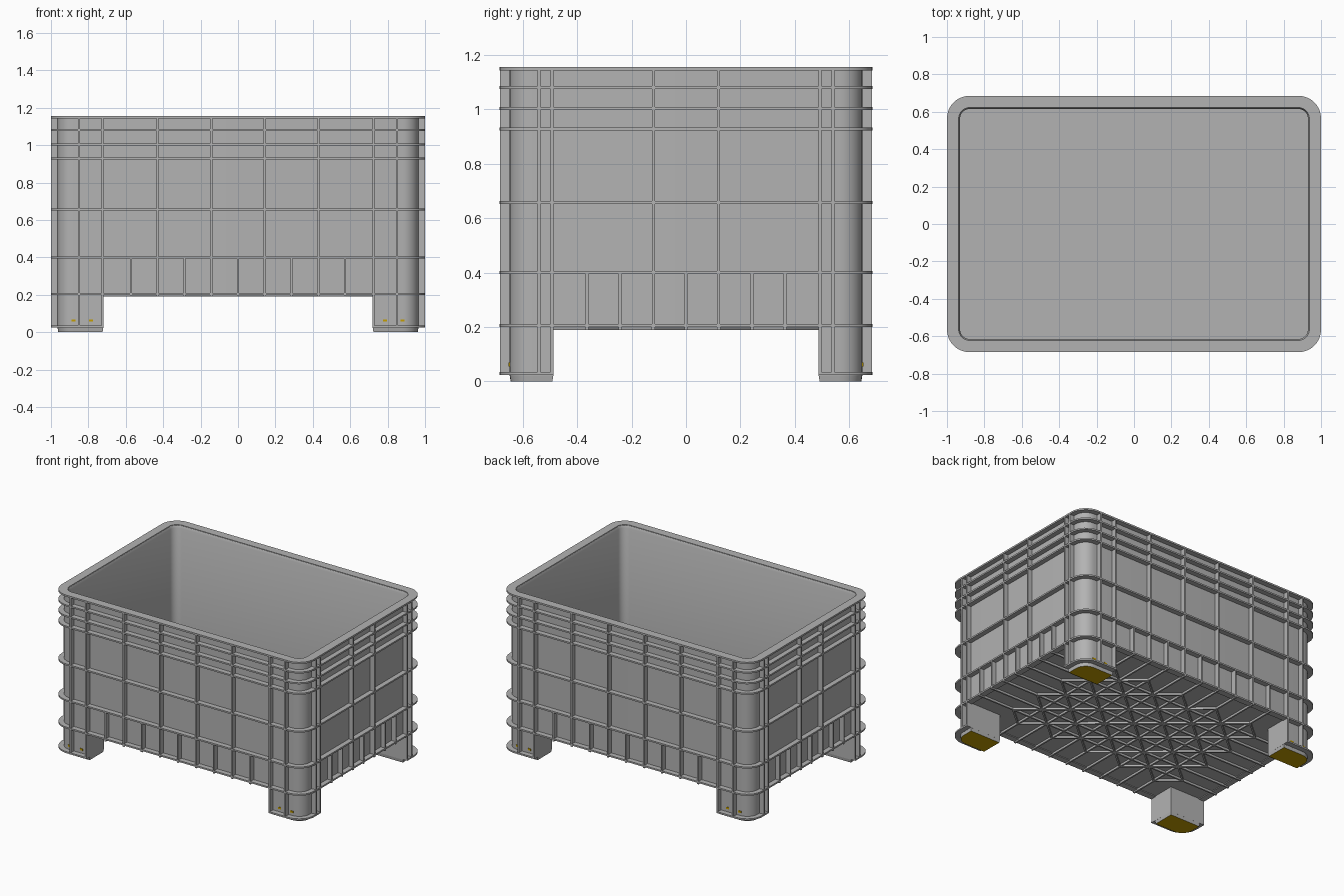
import bpy, bmesh, math
from mathutils import Matrix, Vector

if "Cube" in bpy.data.objects:
    bpy.data.objects.remove(bpy.data.objects["Cube"])


def material(name, rgb):
    m = bpy.data.materials.new(name)
    m.use_nodes = True
    m.diffuse_color = (*rgb, 1)
    m.node_tree.nodes["Principled BSDF"].inputs["Base Color"].default_value = (*rgb, 1)
    return m


GREY = material("grey plastic", (0.45, 0.45, 0.45))
OLIVE = material("dark yellow", (0.55, 0.34, 0.0))

# Overall half sizes: rib tips and wall face
OX, OY, OR = 1.0, 0.685, 0.12
WX, WY, WR = 0.965, 0.648, 0.085
TOP, FLOOR, BASE = 1.155, 0.205, 0.19
FOOT_X, FOOT_Y = 0.72, 0.487
T = 0.011  # rib thickness


def finish(name, bm, mats=(GREY,), smooth=False):
    bmesh.ops.recalc_face_normals(bm, faces=bm.faces)
    me = bpy.data.meshes.new(name)
    bm.to_mesh(me)
    bm.free()
    for m in mats:
        me.materials.append(m)
    ob = bpy.data.objects.new(name, me)
    bpy.context.collection.objects.link(ob)
    if smooth:
        bpy.ops.object.select_all(action='DESELECT')
        ob.select_set(True)
        bpy.context.view_layer.objects.active = ob
        bpy.ops.object.shade_smooth_by_angle(angle=math.radians(35))
    return ob


def box(bm, lo, hi, turn=0.0):
    """Box between two corners, turned about its own vertical axis."""
    lo, hi = Vector(lo), Vector(hi)
    size = hi - lo
    bmesh.ops.create_cube(bm, size=1.0, matrix=Matrix.Translation((lo + hi) / 2)
                          @ Matrix.Rotation(turn, 4, 'Z') @ Matrix.Diagonal((*size, 1)))


def arc(cx, cy, r, start, n=8):
    return [(cx + r * math.cos(start + math.pi / 2 * i / n),
             cy + r * math.sin(start + math.pi / 2 * i / n)) for i in range(n + 1)]


def rounded(hx, hy, r):
    pts = []
    for q, (sx, sy) in enumerate([(1, 1), (-1, 1), (-1, -1), (1, -1)]):
        pts += arc(sx * (hx - r), sy * (hy - r), r, q * math.pi / 2)
    return pts


def loft(bm, sections, closed=False):
    """Skin rounded rectangles (half x, half y, radius, z); cap or close the loop."""
    loops = [[bm.verts.new((x, y, z)) for x, y in rounded(hx, hy, r)]
             for hx, hy, r, z in sections]
    pairs = list(zip(loops, loops[1:] + loops[:1]))
    for a, b in pairs if closed else pairs[:-1]:
        for i in range(len(a)):
            j = (i + 1) % len(a)
            bm.faces.new((a[i], a[j], b[j], b[i]))
    if not closed:
        bm.faces.new(loops[0])
        bm.faces.new(loops[-1])


def corner_prism(bm, sx, sy, x0, y0, x1, y1, r, z0, z1, inset=0.0):
    """Corner block with a rounded outer corner, optionally tapered at the bottom."""
    def ring(d, z):
        pts = [(x0 + d, y0 + d), (x1 - d, y0 + d)]
        pts += arc(x1 - r, y1 - r, r - d, 0) + [(x0 + d, y1 - d)]
        return [bm.verts.new((sx * x, sy * y, z)) for x, y in pts]
    a, b = ring(inset, z0), ring(0, z1)
    low = bm.faces.new(a)
    bm.faces.new(b)
    for i in range(len(a)):
        j = (i + 1) % len(a)
        bm.faces.new((a[i], a[j], b[j], b[i]))
    return low


# Open tub with walls and floor
bm = bmesh.new()
loft(bm, [(WX, WY, WR, FLOOR), (WX, WY, WR, TOP - 0.004),
          (0.938, 0.623, 0.06, TOP - 0.004), (0.93, 0.615, 0.052, 1.135),
          (0.93, 0.615, 0.052, FLOOR + 0.02)])
finish("tub", bm, smooth=True)

# Top rim
bm = bmesh.new()
loft(bm, [(OX, OY, OR, TOP - 0.012), (OX, OY, OR, TOP),
          (0.94, 0.625, 0.062, TOP), (0.94, 0.625, 0.062, TOP - 0.012)], closed=True)
finish("rim", bm, smooth=True)

# Horizontal ribs all the way round
bm = bmesh.new()
for z in (1.08, 1.003, 0.928, 0.657, 0.4, 0.205):
    lo, hi = z - T / 2, z + T / 2
    loft(bm, [(OX, OY, OR, lo), (OX, OY, OR, hi),
              (WX - 0.008, WY - 0.008, WR - 0.008, hi),
              (WX - 0.008, WY - 0.008, WR - 0.008, lo)], closed=True)
finish("horizontal_ribs", bm, smooth=True)

# Vertical ribs: (position, bottom, top) along the long and short sides
z_top = TOP - 0.006
long_ribs = [(0.143, BASE, z_top), (0.43, BASE, z_top), (FOOT_X + T / 2, 0.025, z_top),
             (0.85, 0.025, z_top), (0.285, BASE, 0.4), (0.573, BASE, 0.4)]
short_ribs = [(0.12, BASE, z_top), (FOOT_Y + T / 2, 0.025, z_top), (0.54, 0.025, z_top),
              (0.242, BASE, 0.4), (0.363, BASE, 0.4)]
both = lambda ribs: [(s * p, a, b) for p, a, b in ribs for s in (1, -1)] + [(0, BASE, 0.4)]
bm = bmesh.new()
for side in (1, -1):
    for p, z0, z1 in both(long_ribs):
        y0, y1 = sorted((side * (WY - 0.008), side * (OY - 0.001)))
        box(bm, (p - T / 2, y0, z0), (p + T / 2, y1, z1))
    for p, z0, z1 in both(short_ribs):
        x0, x1 = sorted((side * (WX - 0.008), side * (OX - 0.001)))
        box(bm, (x0, p - T / 2, z0), (x1, p + T / 2, z1))
finish("vertical_ribs", bm)

# Four corner feet, each with a bottom rib, a pad and a coloured sole
for sx, xname in ((1, "left"), (-1, "right")):
    for sy, yname in ((-1, "front"), (1, "back")):
        tag = f"{yname}_{xname}"
        bm = bmesh.new()
        corner_prism(bm, sx, sy, FOOT_X, FOOT_Y, WX, WY, WR, 0.022, FLOOR + 0.005)
        corner_prism(bm, sx, sy, FOOT_X, FOOT_Y, OX, OY, OR, 0.024, 0.035)
        finish(f"{tag}_foot", bm, smooth=True)
        bm = bmesh.new()
        sole = corner_prism(bm, sx, sy, FOOT_X, FOOT_Y, WX, WY, WR, 0.0, 0.024, 0.004)
        sole.material_index = 1
        finish(f"{tag}_foot_pad", bm, (GREY, OLIVE), smooth=True)

# Small coloured slots on the feet, front and back
bm = bmesh.new()
for sx in (1, -1):
    for sy in (1, -1):
        for x in (0.785, 0.88):
            y0, y1 = sorted((sy * (WY - 0.003), sy * (WY + 0.004)))
            box(bm, (sx * x - 0.011, y0, 0.056), (sx * x + 0.011, y1, 0.069))
finish("foot_slots", bm, (OLIVE,))

# Underside ribs: straight grid plus a diagonal lattice
bm = bmesh.new()
zl, zh = BASE, FLOOR + 0.004
for i in range(-4, 5):
    x = i * 0.1432
    box(bm, (x - T / 2, -OY + 0.002, zl), (x + T / 2, OY - 0.002, zh))
for i in range(-3, 4):
    y = i * 0.121
    box(bm, (-OX + 0.002, y - T / 2, zl), (OX - 0.002, y + T / 2, zh))
dx, dy = 0.2864, 0.242
slope = dy / dx
for s in (1, -1):
    for i in range(-5, 6):
        c = i * dx
        a = max(-FOOT_X, c - FOOT_Y / slope)
        b = min(FOOT_X, c + FOOT_Y / slope)
        if b - a < 0.05:
            continue
        mx, my = (a + b) / 2, s * slope * ((a + b) / 2 - c)
        half = (b - a) / 2 * math.hypot(1, slope)
        box(bm, (mx - half, my - T / 2, zl), (mx + half, my + T / 2, zh),
            s * math.atan(slope))
finish("underside_ribs", bm)
